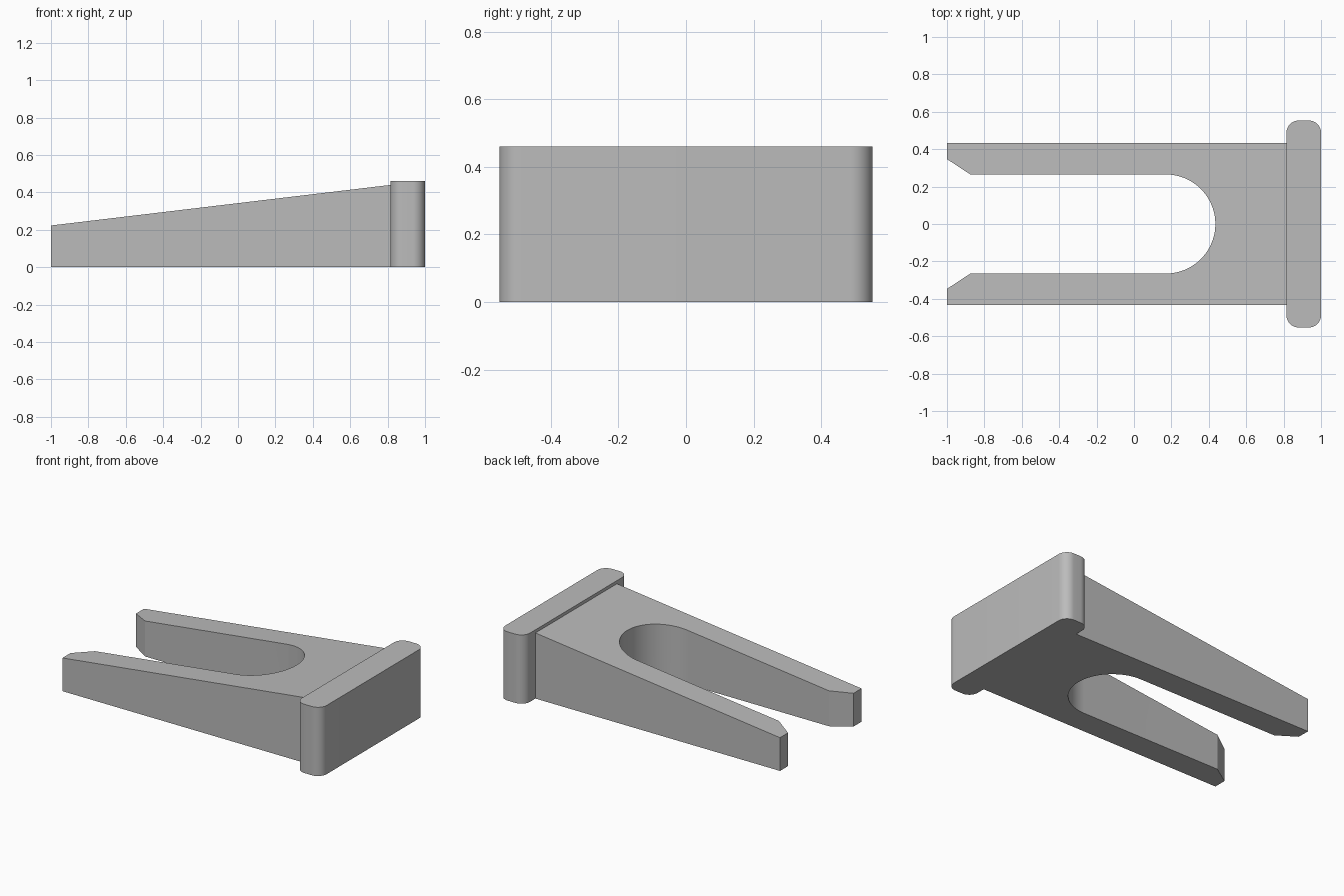
import bpy
import bmesh
from math import cos, sin, pi, radians

cube = bpy.data.objects.get("Cube")
if cube:
    bpy.data.objects.remove(cube, do_unlink=True)

grey = bpy.data.materials.new("plain grey")
grey.use_nodes = True
grey.diffuse_color = (0.5, 0.5, 0.5, 1)
grey.node_tree.nodes["Principled BSDF"].inputs["Base Color"].default_value = (0.5, 0.5, 0.5, 1)


def arc(cx, cy, r, start, end, steps):
    """Points along an arc, angles in degrees."""
    angles = [radians(start + (end - start) * i / steps) for i in range(steps + 1)]
    return [(cx + r * cos(a), cy + r * sin(a)) for a in angles]


def prism(name, outline, top):
    """Upright solid over a counterclockwise outline; top(x) gives its height."""
    bm = bmesh.new()
    low = [bm.verts.new((x, y, 0)) for x, y in outline]
    high = [bm.verts.new((x, y, top(x))) for x, y in outline]
    bm.faces.new(low[::-1])
    bm.faces.new(high)
    for i in range(len(low)):
        j = (i + 1) % len(low)
        bm.faces.new((low[i], low[j], high[j], high[i]))
    mesh = bpy.data.meshes.new(name)
    bm.to_mesh(mesh)
    bm.free()
    mesh.materials.append(grey)
    obj = bpy.data.objects.new(name, mesh)
    bpy.context.collection.objects.link(obj)
    bpy.ops.object.select_all(action="DESELECT")
    obj.select_set(True)
    bpy.context.view_layer.objects.active = obj
    bpy.ops.object.shade_smooth_by_angle(angle=radians(30))
    return obj


HEAD_X = 0.815     # inner face of the head plate
HALF_Y = 0.432     # half width of the fork
SLOT_R = 0.265     # half width of the slot

# Sloping fork with a round-ended slot and chamfered tips
lower_arm = [(-1, -HALF_Y), (HEAD_X, -HALF_Y)]
upper_arm = [(HEAD_X, HALF_Y), (-1, HALF_Y), (-1, 0.347), (-0.875, SLOT_R)]
slot_end = arc(0.17, 0, SLOT_R, 90, -90, 40)
lower_tip = [(-0.875, -SLOT_R), (-1, -0.347)]
prism("wedge_fork", lower_arm + upper_arm + slot_end + lower_tip,
      lambda x: 0.223 + (x + 1) * 0.1195)

# Upright head plate with rounded vertical corners
R = 0.065
X0, X1, Y = HEAD_X + R, 1 - R, 0.553 - R
plate = []
for cx, cy, start in ((X1, -Y, -90), (X1, Y, 0), (X0, Y, 90), (X0, -Y, 180)):
    plate += arc(cx, cy, R, start, start + 90, 12)
prism("head_plate", plate, lambda x: 0.461)
